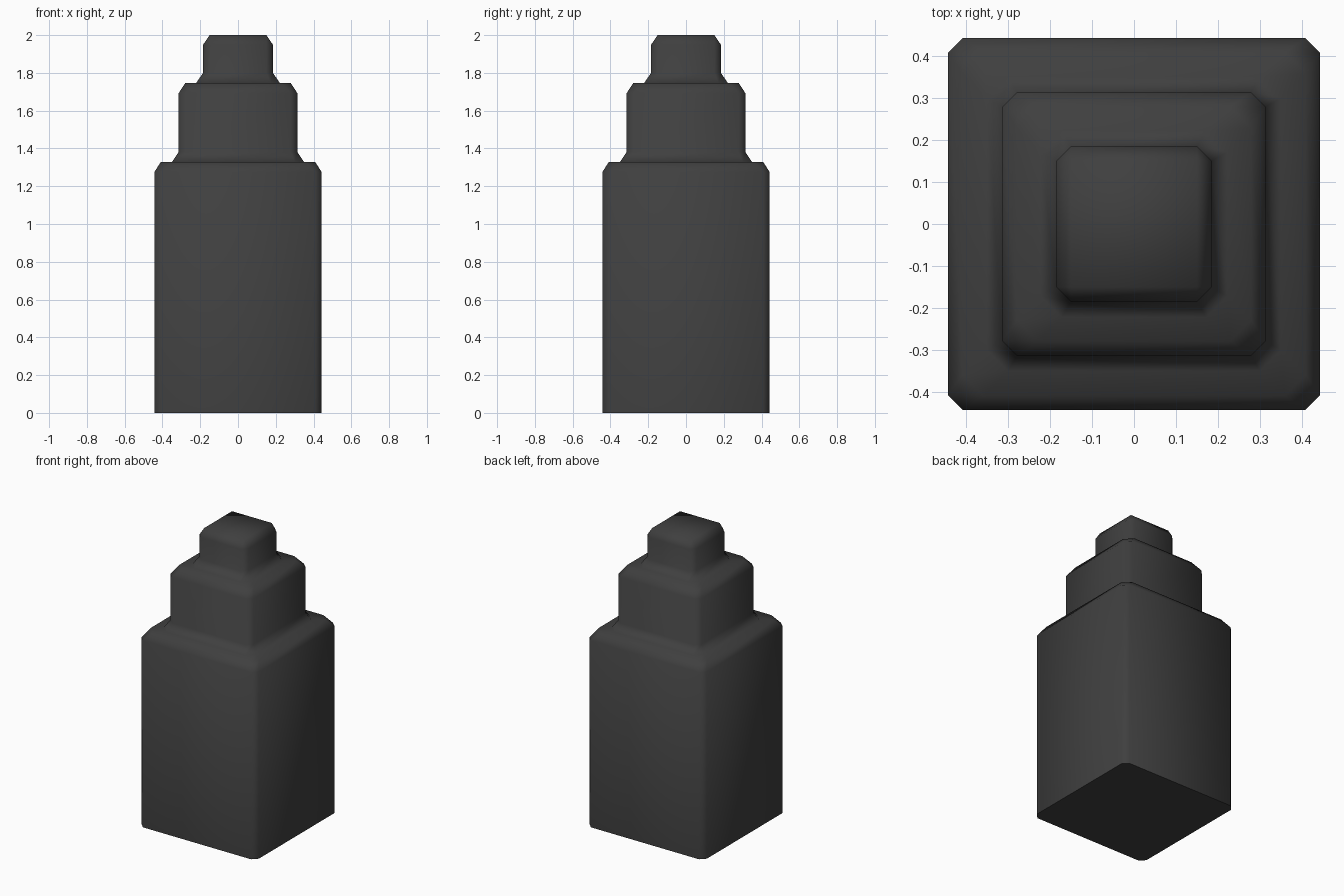
import bpy
import bmesh

if "Cube" in bpy.data.objects:
    bpy.data.objects.remove(bpy.data.objects["Cube"])

dark = bpy.data.materials.new("dark_grey")
dark.diffuse_color = (0.05, 0.05, 0.05, 1)
dark.use_nodes = True
dark.node_tree.nodes["Principled BSDF"].inputs["Base Color"].default_value = dark.diffuse_color

# Profile of the stepped tower: half width, corner chamfer, height
PROFILE = [
    (0.443, 0.035, 0.0), (0.443, 0.035, 1.275),      # lower block
    (0.409, 0.05, 1.328), (0.35, 0.05, 1.328),       # first ledge
    (0.314, 0.035, 1.381), (0.314, 0.035, 1.693),    # middle block
    (0.279, 0.05, 1.746), (0.222, 0.05, 1.746),      # second ledge
    (0.185, 0.035, 1.80), (0.185, 0.035, 1.949),     # top block
    (0.150, 0.0, 2.0),                               # cap with square corners
]


def ring(bm, h, c, z):
    """Square ring with cut corners."""
    k = h - c
    pts = [(k, -h), (h, -k), (h, k), (k, h), (-k, h), (-h, k), (-h, -k), (-k, -h)]
    # turn so that pairs run anticlockwise from the front right corner
    return [bm.verts.new((x, y, z)) for x, y in pts]


bm = bmesh.new()
rings = [ring(bm, *p) for p in PROFILE]
for a, b in zip(rings, rings[1:]):
    for i in range(8):
        j = (i + 1) % 8
        bm.faces.new((a[i], a[j], b[j], b[i]))
bm.faces.new(rings[0][::-1])
bm.faces.new(rings[-1])
bmesh.ops.remove_doubles(bm, verts=bm.verts, dist=0.0001)
bmesh.ops.recalc_face_normals(bm, faces=bm.faces)

mesh = bpy.data.meshes.new("stepped_tower")
bm.to_mesh(mesh)
bm.free()
mesh.materials.append(dark)
tower = bpy.data.objects.new("stepped_tower", mesh)
bpy.context.collection.objects.link(tower)

# Soft chamfers, crisp ledges and base
bpy.context.view_layer.objects.active = tower
tower.select_set(True)
bpy.ops.object.shade_smooth_by_angle(angle=1.05)
